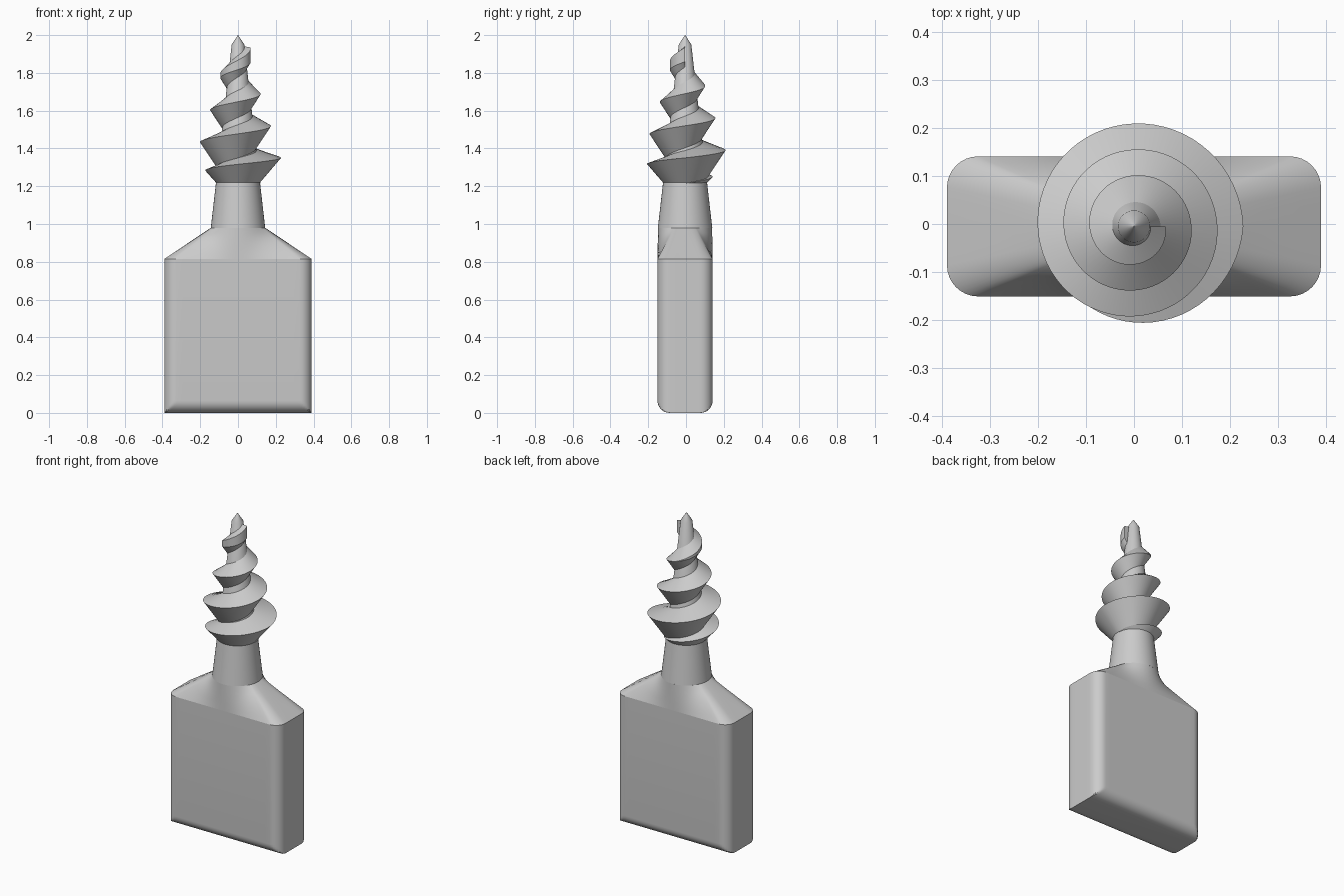
import bpy
import bmesh
from math import sin, cos, pi, hypot, radians

cube = bpy.data.objects.get("Cube")
if cube:
    bpy.data.objects.remove(cube, do_unlink=True)

grey = bpy.data.materials.new("plain grey")
grey.use_nodes = True
COLOUR = (0.6, 0.6, 0.6, 1)
grey.diffuse_color = COLOUR
grey.node_tree.nodes["Principled BSDF"].inputs["Base Color"].default_value = COLOUR

CY = -0.005               # depth of the shared axis
HX, HY, R = 0.39, 0.146, 0.065   # handle half sizes and corner radius
TOP, NECK, COLLAR = 0.815, 0.98, 1.215
STEPS = 8


def loft(name, rings):
    """Skin closed rings of equal length, cap both ends, shade smooth by angle."""
    bm = bmesh.new()
    loops = [[bm.verts.new(p) for p in ring] for ring in rings]
    n = len(loops[0])
    for a, b in zip(loops, loops[1:]):
        for i in range(n):
            j = (i + 1) % n
            bm.faces.new((a[i], a[j], b[j], b[i]))
    bm.faces.new(loops[0])
    bm.faces.new(loops[-1])
    bmesh.ops.remove_doubles(bm, verts=bm.verts, dist=1e-5)
    bmesh.ops.recalc_face_normals(bm, faces=bm.faces)
    mesh = bpy.data.meshes.new(name)
    bm.to_mesh(mesh)
    bm.free()
    mesh.materials.append(grey)
    obj = bpy.data.objects.new(name, mesh)
    obj.location.y = CY
    bpy.context.collection.objects.link(obj)
    bpy.ops.object.select_all(action="DESELECT")
    obj.select_set(True)
    bpy.context.view_layer.objects.active = obj
    bpy.ops.object.shade_smooth_by_angle(angle=radians(30))
    return obj


def rounded_rectangle():
    """Outline with rounded corners and subdivided straight edges."""
    corners = []
    for k, (sx, sy) in enumerate(((1, 1), (-1, 1), (-1, -1), (1, -1))):
        for i in range(STEPS + 1):
            a = (k + i / STEPS) * pi / 2
            corners.append((sx * (HX - R) + R * cos(a), sy * (HY - R) + R * sin(a)))
    outline = []
    for i, p in enumerate(corners):
        outline.append(p)
        q = corners[(i + 1) % len(corners)]
        cuts = int(hypot(q[0] - p[0], q[1] - p[1]) / 0.03)
        for c in range(1, cuts):
            t = c / cuts
            outline.append((p[0] + (q[0] - p[0]) * t, p[1] + (q[1] - p[1]) * t))
    return outline


outline = rounded_rectangle()

# Handle: upright rounded block whose long bottom edges are also rounded
rings = []
for i in range(STEPS + 1):
    a = i / STEPS * pi / 2
    limit = HY - R + R * sin(a)
    rings.append([(x, max(-limit, min(limit, y)), R - R * cos(a)) for x, y in outline])
rings.append([(x, y, TOP) for x, y in outline])
loft("handle", rings)

# Shoulder: block outline blending radially into the round neck
rings = []
for i in range(7):
    t = i / 6
    ring = []
    for x, y in outline:
        s = 1 - t + t * 0.144 / hypot(x, y)
        ring.append((x * s, y * s, TOP + (NECK - TOP) * t))
    rings.append(ring)
loft("shoulder", rings)


def core_radius(z):
    return 0.117 - 0.114 * (z - COLLAR)


# Shaft: tapered neck, slim core and pointed tip
profile = [(0.144, NECK), (0.117, COLLAR), (core_radius(1.95), 1.95), (0.001, 2.0)]
loft("shaft", [[(r * cos(k * pi / 32), r * sin(k * pi / 32), z) for k in range(64)]
               for r, z in profile])

# Screw thread: flares out over the first turn, then tapers towards the tip
QUARTERS, FINE = 16, 16
rings = []
for i in range(QUARTERS * FINE + 1):
    n = i / FINE
    if n < 4:
        z, rad = 1.35 - 0.034 * (4 - n), 0.228 - 0.0277 * (4 - n)
    else:
        z, rad = 1.35 + 0.0425 * (n - 4), 0.228 - 0.0135 * (n - 4)
    rise = (0.097 - 0.25 * rad) * min(1, n / 4)
    rim = 0.075 * max(0, (n - 13) / 3)
    low = max(COLLAR, z - 1.27 * (rad - core_radius(z)) - 0.005)
    section = [(core_radius(low) - 0.004, low), (rad, z), (rad, z + rim),
               (core_radius(z + rise) - 0.004, z + rise)]
    a = n * pi / 2
    rings.append([(r * cos(a), r * sin(a), h) for r, h in section])
loft("screw_thread", rings)
